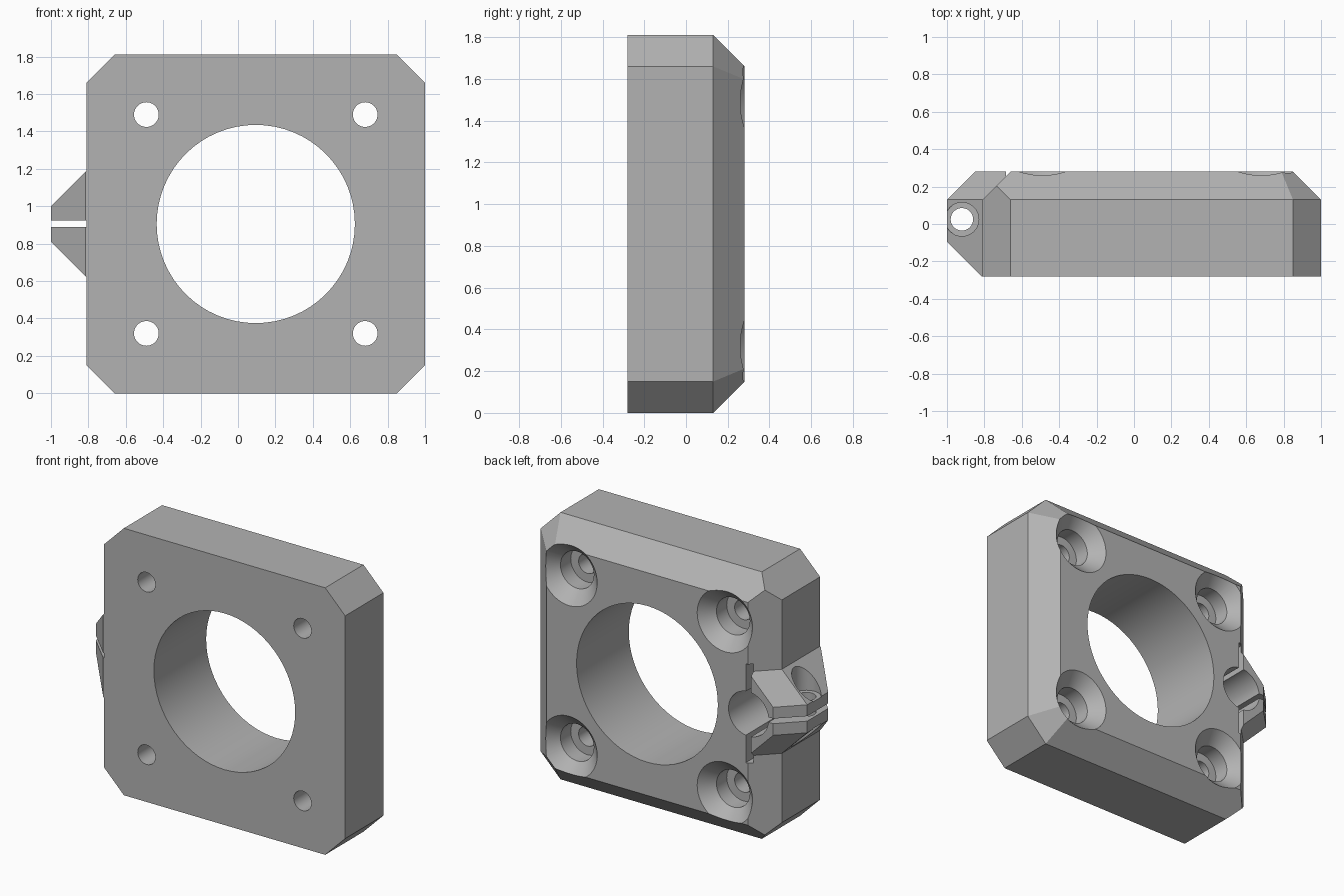
import bpy, bmesh, math
from mathutils import Vector, Matrix

cube = bpy.data.objects.get("Cube")
if cube:
    bpy.data.objects.remove(cube, do_unlink=True)

grey = bpy.data.materials.new("plain grey")
grey.use_nodes = True
grey.diffuse_color = (0.45, 0.45, 0.45, 1)
grey.node_tree.nodes["Principled BSDF"].inputs["Base Color"].default_value = (0.45, 0.45, 0.45, 1)

CX = 0.095      # middle of the block in x
MID = 0.905     # middle height
HALF = 0.905    # half width of the block
D = 0.28        # half depth
C = 0.15        # chamfer


def finish(name, bm):
    bmesh.ops.recalc_face_normals(bm, faces=bm.faces)
    mesh = bpy.data.meshes.new(name)
    bm.to_mesh(mesh)
    bm.free()
    mesh.materials.append(grey)
    obj = bpy.data.objects.new(name, mesh)
    bpy.context.collection.objects.link(obj)
    return obj


def box_mesh(x0, x1, y0, y1, z0, z1):
    bm = bmesh.new()
    bmesh.ops.create_cube(bm, size=1)
    for v in bm.verts:
        v.co = Vector((x0 if v.co.x < 0 else x1, y0 if v.co.y < 0 else y1, z0 if v.co.z < 0 else z1))
    return bm


def slice_off(bm, point, normal):
    """Remove everything beyond a plane and cap the cut."""
    geom = bm.verts[:] + bm.edges[:] + bm.faces[:]
    cut = bmesh.ops.bisect_plane(bm, geom=geom, dist=1e-5, plane_co=point,
                                 plane_no=Vector(normal).normalized(), clear_outer=True)
    edges = [e for e in cut["geom_cut"] if isinstance(e, bmesh.types.BMEdge)]
    bmesh.ops.holes_fill(bm, edges=edges)


def lathe(name, profile, place):
    """Closed cutter turned about z from (radius, height) pairs, then placed."""
    bm = bmesh.new()
    n = 64
    rings = [[bm.verts.new((r * math.cos(math.tau * i / n), r * math.sin(math.tau * i / n), h))
              for i in range(n)] for r, h in profile]
    for a, b in zip(rings, rings[1:]):
        for i in range(n):
            j = (i + 1) % n
            bm.faces.new((a[i], a[j], b[j], b[i]))
    bm.faces.new(rings[0])
    bm.faces.new(rings[-1])
    bmesh.ops.transform(bm, matrix=place, verts=bm.verts)
    return finish(name, bm)


def boolean(target, other, operation="DIFFERENCE"):
    mod = target.modifiers.new(other.name, "BOOLEAN")
    mod.operation = operation
    mod.solver = "EXACT"
    mod.object = other
    bpy.context.view_layer.objects.active = target
    bpy.ops.object.modifier_apply(modifier=mod.name)
    bpy.data.objects.remove(other, do_unlink=True)


def along_y(x, z):
    """Local z becomes +y."""
    return Matrix.Translation((x, 0, z)) @ Matrix.Rotation(-math.pi / 2, 4, "X")


# Block with cut corners and a chamfered back rim
bm = box_mesh(CX - HALF, CX + HALF, -D, D, 0, 2 * HALF)
s = math.sqrt(0.5)
for sz in (-1, 1):
    for sx in (-1, 1):
        corner = (CX + sx * HALF, D - C, MID + sz * (HALF - C))
        slice_off(bm, corner, (sx, 0, sz))
        if sx > 0:
            slice_off(bm, corner, (s, 1, sz * s))
    slice_off(bm, (CX, D - C, MID + sz * HALF), (0, 1, sz))
    slice_off(bm, (CX + sz * HALF, D - C, MID), (sz, 1, 0))
body = finish("mounting_block", bm)

# Clamp lug on the side, tapered on every outer edge
bm = box_mesh(-1, -0.6, -D, D, MID - 0.285, MID + 0.285)
slice_off(bm, (-1, -0.095, MID), (-1, -1, 0))
slice_off(bm, (-1, 0.13, MID), (-1, 1, 0))
for sz in (-1, 1):
    slice_off(bm, (-1, 0, MID + sz * 0.095), (-1, 0, sz))
    slice_off(bm, (-1, 0.13, MID + sz * 0.095), (-1, 1, sz))
boolean(body, finish("clamp_lug", bm), "UNION")

# Main bore
boolean(body, lathe("main_bore", [(0.53, -1), (0.53, 1)], along_y(CX, MID)))

# Four screw holes with countersunk, counterbored backs
screw = [(0.066, -1), (0.066, 0.085), (0.125, 0.085), (0.125, 0.195), (0.21, D), (0.25, D + 0.04)]
for sx in (-1, 1):
    for sz in (-1, 1):
        boolean(body, lathe("screw_hole", screw, along_y(CX + sx * 0.585, MID + sz * 0.585)))

# Clamp pocket with its relief slit and gap
boolean(body, lathe("clamp_pocket", [(0.15, -0.2), (0.15, 1)], along_y(-0.665, MID)))
boolean(body, finish("relief_slit", box_mesh(-0.685, -0.645, -0.2, 1, MID - 0.335, MID + 0.335)))
boolean(body, finish("clamp_gap", box_mesh(-1.2, -0.81, -1, 1, MID - 0.016, MID + 0.018)))
boolean(body, finish("inner_gap", box_mesh(-1.1, -0.66, -0.2, 1, MID - 0.016, MID + 0.018)))

# Clamp screw hole, recessed above and below
lug_screw = [(0.09, -1), (0.09, -0.09), (0.06, -0.09), (0.06, 0.09), (0.09, 0.09), (0.09, 1)]
boolean(body, lathe("clamp_screw", lug_screw, Matrix.Translation((-0.92, 0.025, MID))))

# Smooth bores, crisp edges
body.select_set(True)
bpy.context.view_layer.objects.active = body
bpy.ops.object.shade_smooth_by_angle(angle=math.radians(20))
